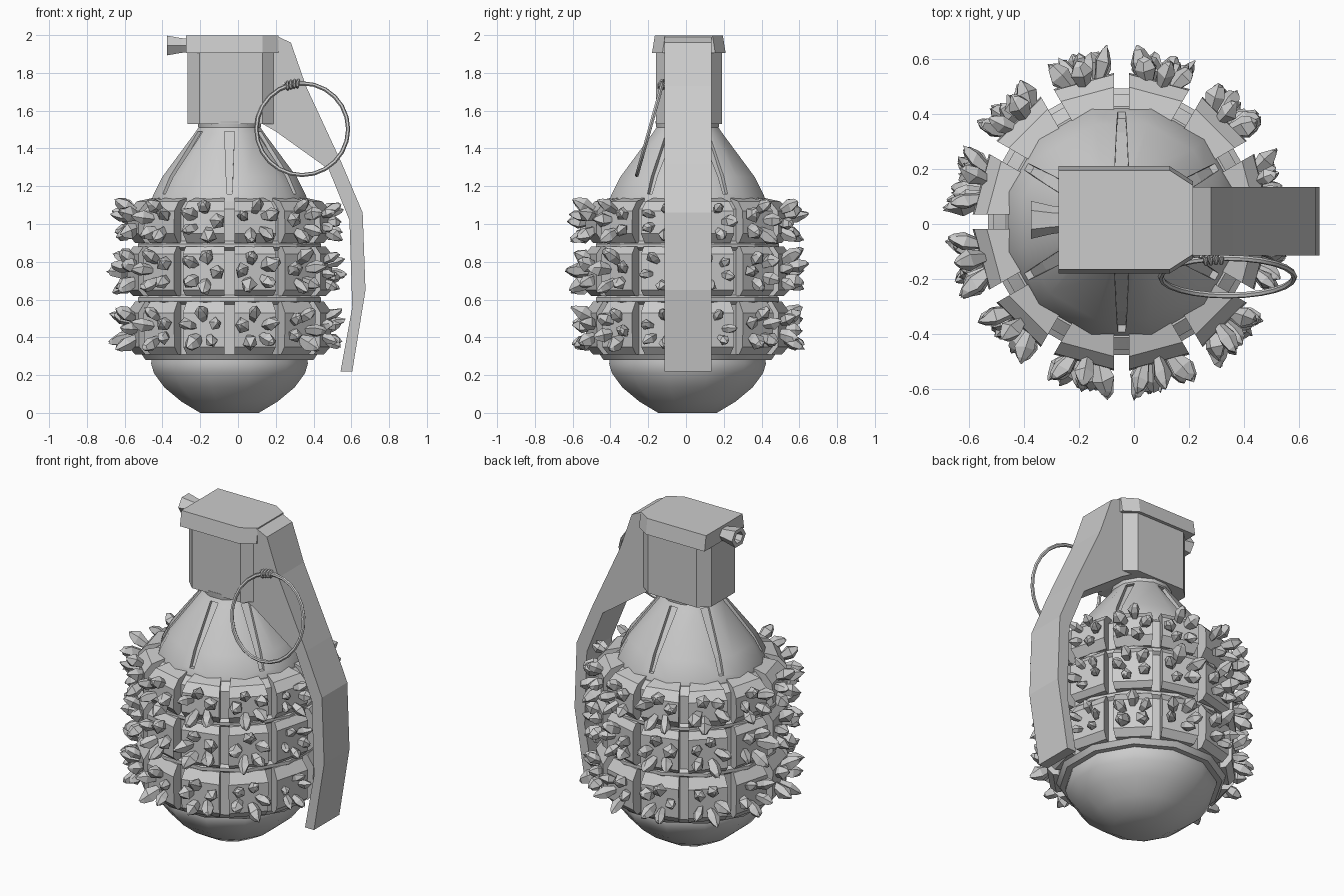
import bpy, bmesh, math, random
from mathutils import Vector, Matrix

if "Cube" in bpy.data.objects:
    bpy.data.objects.remove(bpy.data.objects["Cube"])

random.seed(4)
CX, CY = -0.045, 0.008            # body axis
STEP = math.radians(30)


def make(name, verts, faces, smooth=None):
    me = bpy.data.meshes.new(name)
    me.from_pydata([tuple(v) for v in verts], [], faces)
    bm = bmesh.new()
    bm.from_mesh(me)
    bmesh.ops.recalc_face_normals(bm, faces=bm.faces)
    bm.to_mesh(me)
    bm.free()
    ob = bpy.data.objects.new(name, me)
    bpy.context.collection.objects.link(ob)
    if smooth:
        bpy.ops.object.select_all(action='DESELECT')
        ob.select_set(True)
        bpy.context.view_layer.objects.active = ob
        bpy.ops.object.shade_smooth_by_angle(angle=math.radians(smooth))
    return ob


def loft(verts, faces, rings, closed=False):
    """Skin a list of equal rings; cap the ends unless closed."""
    b, n, m = len(verts), len(rings[0]), len(rings)
    for r in rings:
        verts += r
    for i in range(m if closed else m - 1):
        j = (i + 1) % m
        for k in range(n):
            l = (k + 1) % n
            faces.append((b + i*n + k, b + i*n + l, b + j*n + l, b + j*n + k))
    if not closed:
        faces.append(tuple(range(b + n - 1, b - 1, -1)))
        faces.append(tuple(range(b + (m-1)*n, b + m*n)))


def lathe(name, profile, smooth=35):
    v, f = [], []
    loft(v, f, [[Vector((CX + r/math.cos(STEP/2)*math.cos((k+.5)*STEP),
                         CY + r/math.cos(STEP/2)*math.sin((k+.5)*STEP), z))
                 for k in range(12)] for r, z in profile])
    return make(name, v, f, smooth)


def radial(angle, r, t, z):
    c, s = math.cos(angle), math.sin(angle)
    return Vector((CX + r*c - t*s, CY + r*s + t*c, z))


# Body: rounded base, core behind the blocks, shoulder cone
lathe("base_bowl", [(0.155, 0), (0.255, 0.06), (0.345, 0.135), (0.40, 0.21),
                    (0.415, 0.26), (0.41, 0.30)])
lathe("body_core", [(0.445, 0.28), (0.465, 0.31), (0.465, 0.575), (0.485, 0.59),
                    (0.485, 0.61), (0.465, 0.625), (0.465, 0.86), (0.485, 0.875),
                    (0.485, 0.895), (0.465, 0.91), (0.465, 1.08), (0.42, 1.12)], 25)
cone = lathe("shoulder_cone", [(0.415, 1.11), (0.405, 1.15), (0.355, 1.25), (0.185, 1.48),
                               (0.165, 1.51), (0.17, 1.545)])

# Six tapered slots cut into the shoulder
v, f = [], []
for k in range(6):
    a = math.radians(30 + 60*k)
    prof = [(0.375, 1.16, .014), (0.325, 1.25, .018), (0.155, 1.49, .026),
            (0.3, 1.49, .026), (0.5, 1.16, .014)]
    loft(v, f, [[radial(a, r, s*w, z) for r, z, w in prof] for s in (-1, 1)])
cutter = make("slot_cutter", v, f)
cutter.hide_render = True
mod = cone.modifiers.new("slots", 'BOOLEAN')
mod.operation, mod.object = 'DIFFERENCE', cutter
bpy.context.view_layer.objects.active = cone
bpy.ops.object.modifier_apply(modifier=mod.name)
bpy.data.objects.remove(cutter)

# Three rows of twelve blocks
ROWS = [[(0.42, 0.31), (0.49, 0.31), (0.525, 0.35), (0.53, 0.53), (0.49, 0.59), (0.42, 0.59)],
        [(0.42, 0.62), (0.50, 0.62), (0.53, 0.65), (0.53, 0.84), (0.50, 0.88), (0.42, 0.88)],
        [(0.40, 0.90), (0.49, 0.90), (0.53, 0.95), (0.525, 1.07), (0.48, 1.12), (0.40, 1.138)]]
v, f = [], []
for prof in ROWS:
    for k in range(12):
        a = (k + .5)*STEP
        loft(v, f, [[radial(a, r, s*(r*math.tan(STEP/2) - 0.028), z) for r, z in prof]
                    for s in (-1, 1)])
make("body_blocks", v, f)

# Clusters of jagged crystals on every block
v, f = [], []


def crystal(pos, direction, length, width):
    q = direction.to_track_quat('Z', 'Y').to_matrix()
    rings, spin = [], random.uniform(0, 6.28)
    for h, w in ((-0.1, 0.55), (0.5, 1.0), (0.85, 0.55), (1.0, 0.12)):
        ring = []
        for i in range(5):
            a = spin + i*2*math.pi/5
            rr = width*w*random.uniform(0.8, 1.15)
            ring.append(pos + q @ Vector((rr*math.cos(a), rr*math.sin(a),
                        length*(h + random.uniform(-.07, .07)*(h > 0)))))
        rings.append(ring)
    loft(v, f, rings)


for zc in (0.445, 0.75, 1.015):
    for k in range(12):
        a = (k + .5)*STEP
        size = 0.8 if k in (0, 11) else 1.0      # shorter beside the lever
        turn = random.uniform(0, 6.28)
        for i in range(5):
            b = turn + i*2*math.pi/5 + random.uniform(-.2, .2)
            t, dz = 0.06*math.cos(b), 0.06*math.sin(b)
            d = radial(a, 1, 0.55*math.cos(b), 0.55*math.sin(b)) - Vector((CX, CY, 0))
            crystal(radial(a, 0.525, t, zc + dz), d,
                    size*random.uniform(0.085, 0.125), size*random.uniform(0.034, 0.044))
make("crystal_spikes", v, f)


# Fuse head, its cap and the lever
def plan(pts, z, grow=0.0):
    side = [(x, 0.015 - y - grow) for x, y in pts]
    other = [(x, 0.015 + y + grow) for x, y in reversed(pts)]
    return [Vector((x, y, z)) for x, y in side + other]


head = [(-0.268, 0.115), (-0.205, 0.175), (0.13, 0.175), (0.20, 0.12)]
v, f = [], []
loft(v, f, [plan(head, 1.53), plan(head, 1.91)])
make("fuse_head", v, f)
cap = [(-0.275, 0.18), (0.13, 0.18), (0.215, 0.125)]
v, f = [], []
loft(v, f, [plan(cap, 1.905, 0.015), plan(cap, 1.998)])
make("fuse_cap", v, f)

side = [(0.15, 1.998), (0.2, 1.998), (0.28, 1.96), (0.36, 1.73), (0.55, 1.32), (0.66, 1.06),
        (0.675, 0.65), (0.605, 0.22), (0.543, 0.22), (0.605, 0.56), (0.59, 1.02),
        (0.48, 1.29), (0.2, 1.49), (0.13, 1.53)]
v, f = [], []
loft(v, f, [[Vector((x, y, z)) for x, z in side] for y in (-0.115, 0.135)])
make("safety_lever", v, f)

# Hollow hexagonal knob at the end of the head
v, f = [], []
loft(v, f, [[Vector((x, 0.015 + 1.15*r*math.cos(k*math.pi/3), 1.945 + r*math.sin(k*math.pi/3)))
             for k in range(6)]
            for x, r in ((-0.26, 0.04), (-0.30, 0.045), (-0.375, 0.06),
                         (-0.375, 0.035), (-0.33, 0.03))])
make("pin_knob", v, f)


# Pull ring with a small coil wound at its top
def tube(name, path, radius, closed):
    v, f, rings, n = [], [], [], len(path)
    for i, p in enumerate(path):
        nxt = path[(i+1) % n] if closed else path[min(i+1, n-1)]
        prv = path[i-1] if closed else path[max(i-1, 0)]
        t = (nxt - prv).normalized()
        u = t.cross(Vector((0.03, 1, -0.28))).normalized()
        w = t.cross(u).normalized()
        rings.append([p + radius*(math.cos(j*math.pi/3)*u + math.sin(j*math.pi/3)*w)
                      for j in range(6)])
    loft(v, f, rings, closed)
    make(name, v, f, 40)


def on_ring(a, r=0.243):
    return Vector((0.34 + r*math.cos(a), -0.192 + 0.28*r*math.sin(a), 1.502 + r*math.sin(a)))


tube("pull_ring", [on_ring(i*math.pi/12) for i in range(24)], 0.011, True)
coil = []
for i in range(33):
    a, s = math.radians(112 - i*0.55), i*math.pi/4
    coil.append(on_ring(a, 0.243 + 0.018*math.cos(s)) + Vector((0, 0.018*math.sin(s), 0)))
tube("ring_coil", coil, 0.008, False)
